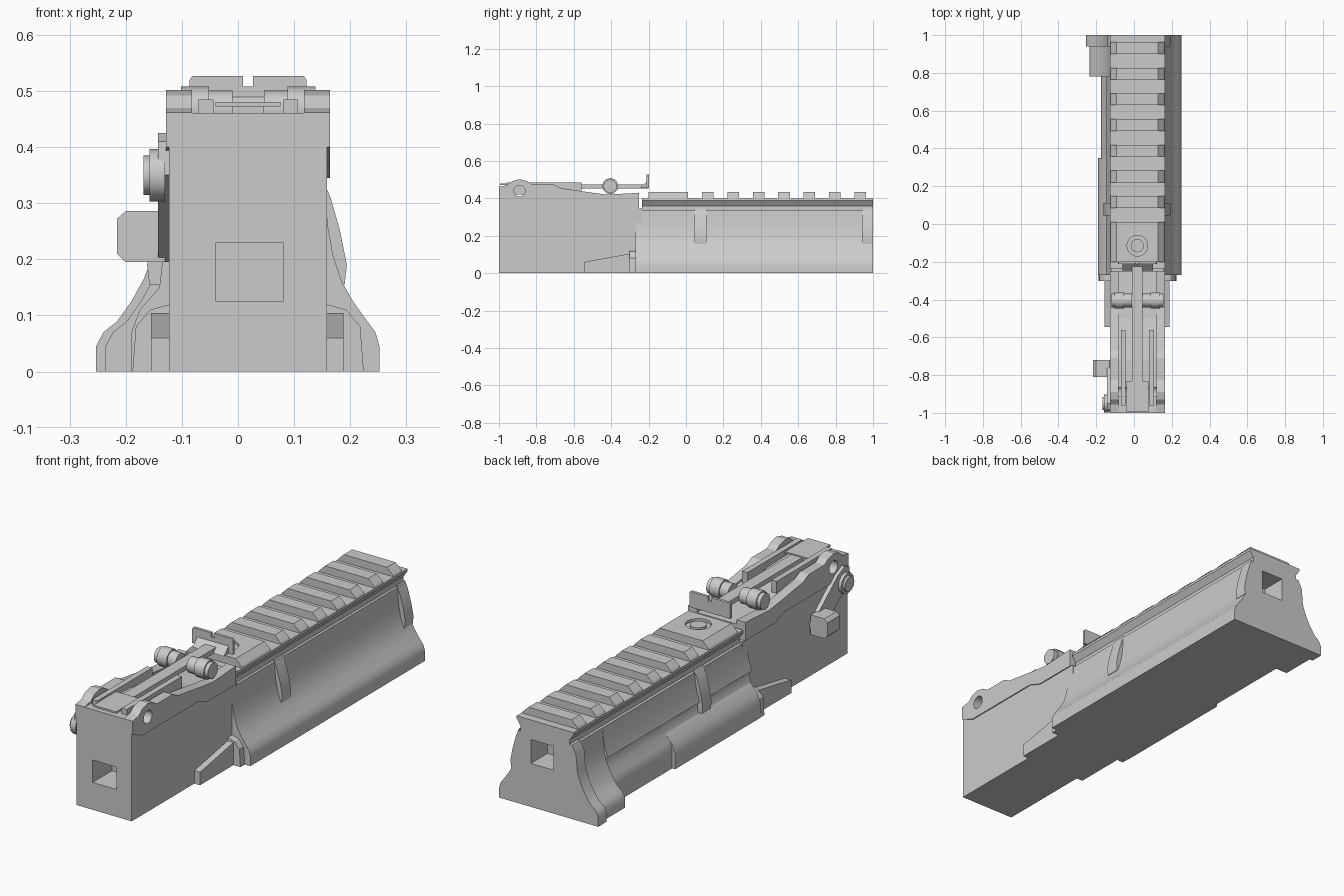
import bpy, bmesh, math
from mathutils import Vector

cube = bpy.data.objects.get("Cube")
if cube:
    bpy.data.objects.remove(cube, do_unlink=True)

grey = bpy.data.materials.new("plain_grey")
grey.use_nodes = True
grey.diffuse_color = (0.6, 0.6, 0.6, 1)
grey.node_tree.nodes["Principled BSDF"].inputs["Base Color"].default_value = (0.6, 0.6, 0.6, 1)

MID = 0.018  # centre line of the rail and front block


def prism(name, axis, pts, a, b, smooth=False):
    """Extrude a closed 2D outline along x (points are y,z) or y (points are x,z)."""
    place = (lambda p, t: (t, p[0], p[1])) if axis == "x" else (lambda p, t: (p[0], t, p[1]))
    bm = bmesh.new()
    first = [bm.verts.new(place(p, a)) for p in pts]
    last = [bm.verts.new(place(p, b)) for p in pts]
    bm.faces.new(first)
    bm.faces.new(last[::-1])
    n = len(pts)
    for i in range(n):
        j = (i + 1) % n
        bm.faces.new((first[i], last[i], last[j], first[j]))
    bmesh.ops.recalc_face_normals(bm, faces=bm.faces)
    mesh = bpy.data.meshes.new(name)
    bm.to_mesh(mesh)
    bm.free()
    obj = bpy.data.objects.new(name, mesh)
    bpy.context.collection.objects.link(obj)
    mesh.materials.append(grey)
    if smooth:
        bpy.ops.object.select_all(action="DESELECT")
        obj.select_set(True)
        bpy.context.view_layer.objects.active = obj
        bpy.ops.object.shade_smooth_by_angle(angle=math.radians(35))
    return obj


def box(name, x, y, z):
    return prism(name, "x", [(y[0], z[0]), (y[1], z[0]), (y[1], z[1]), (y[0], z[1])], *x)


def disc(name, y, z, r, a, b, sides=20):
    ring = [(y + r * math.cos(math.tau * i / sides), z + r * math.sin(math.tau * i / sides))
            for i in range(sides)]
    return prism(name, "x", ring, a, b, smooth=True)


def cut(obj, cutter):
    mod = obj.modifiers.new("cut", "BOOLEAN")
    mod.operation = "DIFFERENCE"
    mod.solver = "EXACT"
    mod.object = cutter
    cutter.hide_render = True
    cutter.hide_viewport = True
    cutter.display_type = "WIRE"


def symmetric(half):
    """Mirror a half outline around the centre line."""
    return [(MID + x, z) for x, z in half] + [(MID - x, z) for x, z in reversed(half)]


# Flared rear body: smooth skirt on one side, recessed wall on the other
right_skirt = [(0.252, 0), (0.252, 0.045), (0.245, 0.07), (0.23, 0.09), (0.205, 0.125),
               (0.185, 0.16), (0.17, 0.205), (0.16, 0.26), (0.155, 0.335)]
rim_left = [(-0.12, 0.34), (-0.14, 0.3), (-0.147, 0.22), (-0.168, 0.165), (-0.19, 0.125),
            (-0.215, 0.09), (-0.24, 0.07), (-0.253, 0.045), (-0.253, 0)]
flange_left = [(-0.12, 0.335)] + [(x + 0.017, z) for x, z in rim_left[1:]]
recess_left = [(-0.12, 0.335), (-0.13, 0.26), (-0.147, 0.205), (-0.135, 0.195),
               (-0.14, 0.15), (-0.165, 0.12), (-0.175, 0.08), (-0.175, 0)]
bulge_left = [(-0.1, 0.15), (-0.14, 0.15), (-0.175, 0.11), (-0.19, 0.07), (-0.19, 0), (-0.1, 0)]

prism("rear_body", "y", right_skirt + recess_left, -0.27, 0.78, True)
rear_flange = prism("rear_flange", "y", right_skirt + flange_left, 0.78, 1, True)
rear_rim = prism("rear_rim", "y", rim_left + [(-0.06, 0), (-0.06, 0.34)], 0.94, 1, True)
prism("lower_bulge", "y", bulge_left, -0.27, 0.35, True)

# Raised ribs on the sides
rib_right = [(0.15, 0.345), (0.165, 0.31), (0.182, 0.25), (0.194, 0.19), (0.19, 0.155), (0.14, 0.155)]
rib_left = [(-0.115, 0.345), (-0.135, 0.31), (-0.15, 0.25), (-0.162, 0.19), (-0.158, 0.155), (-0.1, 0.155)]
prism("middle_rib_right", "y", rib_right, 0.045, 0.11, True)
prism("middle_rib_left", "y", rib_left, 0.045, 0.11, True)
prism("rear_rib_right", "y", rib_right, 0.94, 1, True)

# Rail base with an overhanging flange, and its cross teeth
rail_base = prism("rail_base", "y", symmetric([(0.125, 0.32), (0.125, 0.36), (0.145, 0.388), (0.145, 0.4)]),
                  -0.235, 1)
tooth = symmetric([(0.143, 0.4), (0.138, 0.408), (0.11, 0.435)])
for i in range(7):
    y = 0.085 + 0.136 * i
    prism(f"rail_tooth_{i + 1}", "y", tooth, y, y + 0.062)
head = prism("rail_head", "y", tooth, -0.2, 0.01)


# Shallow round seat in the rail head
bm = bmesh.new()
bmesh.ops.create_cone(bm, cap_ends=True, segments=24, radius1=0.055, radius2=0.055, depth=0.04)
bmesh.ops.translate(bm, verts=bm.verts, vec=Vector((MID, -0.115, 0.443)))
seat_mesh = bpy.data.meshes.new("seat_cutter")
bm.to_mesh(seat_mesh)
bm.free()
seat_mesh.materials.append(grey)
seat = bpy.data.objects.new("seat_cutter", seat_mesh)
bpy.context.collection.objects.link(seat)
cut(head, seat)
pin_ring = [(MID + 0.035 * math.cos(math.tau * i / 20), -0.115 + 0.035 * math.sin(math.tau * i / 20))
            for i in range(20)]
pin = prism("seat_pin", "x", [(-x + MID, y) for x, y in pin_ring], 0.42, 0.434)
for v in pin.data.vertices:
    height, across, along = v.co
    v.co = (across + MID, along, height)
pin.data.flip_normals()

# Front block
block = prism("front_block", "x", [(-1, 0), (-1, 0.4), (-0.93, 0.37), (-0.53, 0.37), (-0.46, 0.345),
                                   (-0.235, 0.345), (-0.235, 0)], -0.123, 0.159)

# Square pockets at both ends
cut(block, box("front_pocket_cutter", (-0.04, 0.081), (-1.1, -0.86), (0.126, 0.229)))
rear_pocket = box("rear_pocket_cutter", (-0.025, 0.09), (0.88, 1.1), (0.2, 0.31))
cut(rear_flange, rear_pocket)
cut(rear_rim, rear_pocket)

# Top cover: floor and two cheeks with round ears
floor = prism("cover_floor", "x", [(-1, 0.38), (-1, 0.461), (-0.72, 0.455), (-0.5, 0.42), (-0.25, 0.41),
                                   (-0.25, 0.34), (-0.5, 0.34), (-0.9, 0.36)], -0.12, 0.156)
cheek = [(-1, 0.4), (-1, 0.462), (-0.955, 0.47), (-0.93, 0.492), (-0.89, 0.502), (-0.85, 0.492),
         (-0.825, 0.475), (-0.71, 0.475), (-0.67, 0.455), (-0.5, 0.43), (-0.42, 0.42), (-0.25, 0.43),
         (-0.25, 0.345), (-0.46, 0.345), (-0.53, 0.37), (-0.93, 0.37)]
ear_hole = disc("ear_hole_cutter", -0.89, 0.44, 0.03, -0.3, 0.3)
cheeks = [prism("cheek_right", "x", cheek, 0.118, 0.164), prism("cheek_left", "x", cheek, -0.128, -0.082)]
for part in cheeks + [floor, block]:
    cut(part, ear_hole)

# Folding sight: arm, hinge, side strips, rollers and notched blade
box("sight_arm", (-0.01, 0.046), (-0.84, -0.2), (0.453, 0.475))
box("sight_hinge", (-0.04, 0.076), (-0.995, -0.83), (0.472, 0.48))
for side, s in (("right", 1), ("left", -1)):
    x0, x1 = sorted((MID + s * 0.062, MID + s * 0.088))
    box(f"side_strip_{side}", (x0, x1), (-0.96, -0.56), (0.42, 0.485))
    x0, x1 = sorted((MID + s * 0.028, MID + s * 0.138))
    disc(f"roller_{side}", -0.405, 0.465, 0.036, x0, x1)
    x0, x1 = sorted((MID + s * 0.07, MID + s * 0.12))
    disc(f"roller_grip_{side}", -0.405, 0.465, 0.043, x0, x1, 12)
prism("sight_blade", "y", symmetric([(0.104, 0.455), (0.104, 0.52), (0.099, 0.527), (0.009, 0.527),
                                     (0.009, 0.508)]), -0.211, -0.198)
prism("blade_gusset", "x", [(-0.245, 0.455), (-0.2, 0.455), (-0.2, 0.5), (-0.225, 0.475)], -0.06, 0.1)

# Feet and collar where the block meets the body
prism("foot_wedge", "x", [(-0.545, 0), (-0.545, 0.06), (-0.285, 0.107), (-0.22, 0.107), (-0.22, 0)],
      -0.155, 0.188)
prism("collar", "y", symmetric([(0.206, 0), (0.2, 0.08), (0.175, 0.11), (0.14, 0.12)]), -0.302, -0.25)

# Selector lever on the left of the block
prism("lever_arm", "x", [(-0.99, 0.35), (-0.985, 0.41), (-0.95, 0.425), (-0.9, 0.4), (-0.72, 0.25),
                         (-0.73, 0.195), (-0.8, 0.195)], -0.143, -0.12)
disc("lever_pivot", -0.95, 0.35, 0.047, -0.158, -0.13, 12)
disc("lever_pivot_cap", -0.95, 0.35, 0.035, -0.168, -0.15, 12)
prism("lever_knob", "y", [(-0.13, 0.195), (-0.2, 0.195), (-0.216, 0.21), (-0.216, 0.272), (-0.2, 0.286),
                          (-0.13, 0.286)], -0.81, -0.72)
